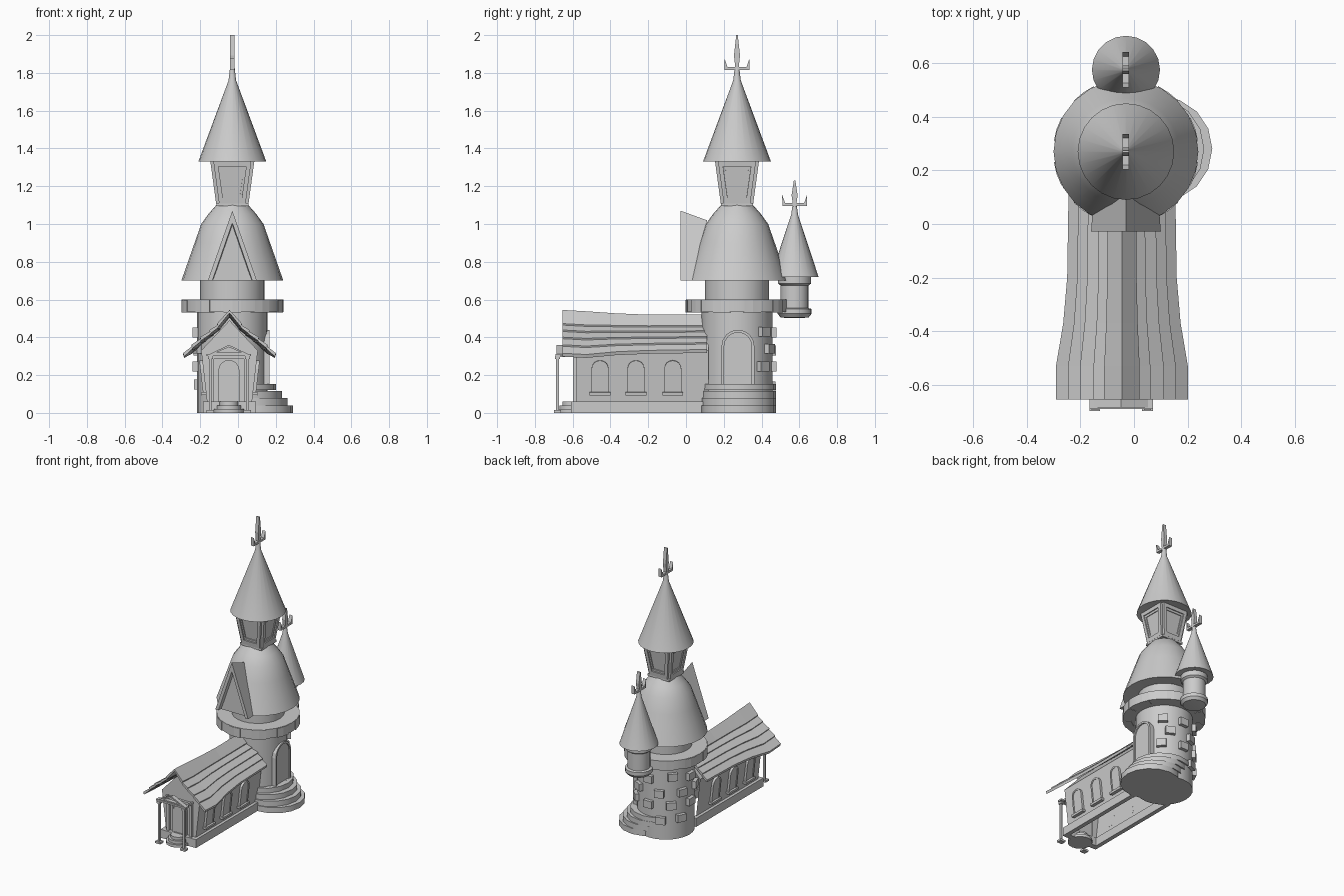
import bpy, bmesh, math
from mathutils import Matrix, Vector

if "Cube" in bpy.data.objects:
    bpy.data.objects.remove(bpy.data.objects["Cube"])

TX, TY = -0.03, 0.27      # tower axis
NX = -0.045               # hall axis
T = Matrix.Translation


def R(a, axis='Z'):
    return Matrix.Rotation(a, 4, axis)


def make(name, verts, faces, m=Matrix(), smooth=False):
    me = bpy.data.meshes.new(name)
    me.from_pydata([m @ Vector(v) for v in verts], [], faces)
    bm = bmesh.new()
    bm.from_mesh(me)
    bmesh.ops.recalc_face_normals(bm, faces=bm.faces)
    bm.to_mesh(me)
    bm.free()
    ob = bpy.data.objects.new(name, me)
    bpy.context.collection.objects.link(ob)
    if smooth:
        bpy.ops.object.select_all(action='DESELECT')
        bpy.context.view_layer.objects.active = ob
        ob.select_set(True)
        bpy.ops.object.shade_smooth_by_angle(angle=math.radians(30))
    return ob


def prism(name, pts, depth, m=Matrix()):
    """Polygon in local XZ, extruded toward local -Y."""
    n = len(pts)
    v = [(x, 0, z) for x, z in pts] + [(x, -depth, z) for x, z in pts]
    f = [list(range(n)), list(range(n, 2 * n))]
    f += [(i, (i + 1) % n, n + (i + 1) % n, n + i) for i in range(n)]
    return make(name, v, f, m)


def box(name, x0, x1, y0, y1, z0, z1, m=Matrix()):
    return prism(name, [(x0, z0), (x1, z0), (x1, z1), (x0, z1)], y1 - y0, m @ T((0, y1, 0)))


def frame(name, outer, inner, depth, m):
    """Raised border between two matching outlines."""
    n = len(outer)
    v = [(x, y, z) for loop in (outer, inner) for y in (0, -depth) for x, z in loop]
    f = []
    for i in range(n):
        j = (i + 1) % n
        for a, b in ((0, n), (n, 3 * n), (3 * n, 2 * n), (2 * n, 0)):
            f.append((a + i, a + j, b + j, b + i))
    return make(name, v, f, m)


def revolve(name, prof, cx, cy, n=24):
    v = [(cx + r * math.cos(2 * math.pi * k / n), cy + r * math.sin(2 * math.pi * k / n), z)
         for r, z in prof for k in range(n)]
    f = [(i * n + k, i * n + (k + 1) % n, (i + 1) * n + (k + 1) % n, (i + 1) * n + k)
         for i in range(len(prof) - 1) for k in range(n)]
    f += [list(range(n)), list(range(len(v) - n, len(v)))]
    return make(name, v, f, smooth=True)


def arch_pts(w, z0, h, n=8):
    arc = [(w * math.cos(math.pi * k / n), h - w + w * math.sin(math.pi * k / n)) for k in range(n + 1)]
    return [(-w, z0), (w, z0)] + arc


def arch(name, w, h, border, depth, m):
    inner = arch_pts(w - border, border * 0.3, h - border)
    frame(name + "_frame", arch_pts(w, 0, h), inner, depth, m)
    prism(name + "_panel", inner, depth * 0.75, m)


def finial(name, cx, cy, z, h):
    m = T((cx - 0.012, cy, z)) @ R(math.pi / 2)
    prism(name + "_blade", [(-.007, -.01), (.007, -.01), (.016, h * .4), (.004, h), (-.004, h), (-.016, h * .4)], .024, m)
    box(name + "_crossbar", -.065, .065, -.024, 0, -.005, .01, m)
    for s in (-1, 1):
        prism(name + "_prong", [(s * .05, .01), (s * .065, .01), (s * .066, .055)], .024, m)


# main tower shaft and battlements
revolve("tower_shaft", [(.187, 0), (.187, .54)], TX, TY)
revolve("battlement_ring", [(.187, .535), (.27, .535), (.27, .60), (.17, .60), (.17, .71)], TX, TY)
N = 10
for k in range(N):
    a0 = 2 * math.pi * (k + .5) / N
    ring = [(r * math.cos(a0 + d), r * math.sin(a0 + d)) for r, ds in
            ((.272, (-.17, 0, .17)), (.215, (.17, 0, -.17))) for d in ds]
    prism("merlon", [(x, -y) for x, y in ring], .065, T((TX, TY, .597)) @ R(-math.pi / 2, 'X') @ R(math.pi, 'X')
          @ Matrix.Diagonal((1, 1, -1, 1)) @ T((0, 0, 0)))

# bell-shaped lower roof, lantern, spire
revolve("lower_roof", [(.16, .71), (.27, .70), (.235, .80), (.20, .90), (.165, 1.0), (.125, 1.055), (.085, 1.10)], TX, TY)
box("lantern_sill", -.085, .085, -.085, .085, 1.095, 1.11, T((TX, TY, 0)))
tilt = math.atan(.03 / .22)
for k in range(4):
    m = T((TX, TY, 1.11)) @ R(k * math.pi / 2) @ T((0, -.068, 0)) @ R(tilt, 'X')
    out = [(-.07, 0), (.07, 0), (.10, .225), (-.10, .225)]
    inn = [(-.05, .03), (.05, .03), (.074, .20), (-.074, .20)]
    prism("lantern_wall", out, .004, m)
    frame("lantern_frame", out, inn, .018, m)
    frame("lantern_pane_frame", inn, [(x * .82, .115 + (z - .115) * .82) for x, z in inn], .010, m)
revolve("spire", [(.16, 1.335), (.18, 1.33), (.02, 1.76), (.012, 1.83)], TX, TY)
finial("spire_finial", TX, TY, 1.82, .18)

# dormer: two leaning roof slabs and a recessed panel
for s in (-1, 1):
    v = []
    for y, top, bx in ((-.028, 1.07, .13), (.11, 1.02, .12)):
        v += [(0, y, top), (s * bx, y, .70), (s * (bx - .024), y, .70), (0, y, top - .065)]
    make("dormer_roof", v, [(0, 1, 2, 3), (4, 5, 6, 7)] +
         [(i, (i + 1) % 4, 4 + (i + 1) % 4, 4 + i) for i in range(4)], T((TX, 0, 0)))
prism("dormer_panel", [(-.112, .70), (.112, .70), (0, 1.02)], .012, T((TX, .012, 0)))

# rear turret
ry = .575
revolve("rear_turret", [(.05, .503), (.075, .506), (.09, .525), (.09, .55), (.074, .555), (.074, .675),
                        (.088, .685), (.088, .72)], TX, ry, 20)
revolve("rear_turret_roof", [(.09, .725), (.127, .72), (.018, 1.05), (.010, 1.11)], TX, ry, 20)
finial("rear_finial", TX, ry, 1.10, .13)

# raised stones on the tower back and left
for deg, z in ((90, .245), (90, .425), (180, .245), (180, .425), (115, .14), (112, .33), (135, .245), (138, .45),
               (158, .33), (155, .15), (62, .34), (45, .245), (48, .43), (200, .34)):
    m = T((TX, TY, z)) @ R(math.radians(deg))
    box("tower_stone", .17, .21, -.032, .032, -.026, .026, m)

# side door with rounded steps
arch("tower_door", .087, .29, .014, .036, T((.131, .275, .15)) @ R(math.pi / 2))
for k in range(4):
    cx = .095 - k * .03
    pr = [(.197, k * .04), (.197, .04 + k * .038)]
    revolve("side_step", pr, cx, .28, 16)

# hall: outward-leaning walls, open underneath, on a plinth
prof = [(-.118, .05), (-.15, .33), (0, .49), (.15, .33), (.118, .05)]
y0, y1 = -.58, .12
v = [(NX + x, y, z) for y in (y0, y1) for x, z in prof]
make("hall_walls", v, [(0, 1, 2, 3, 4)] + [(i, i + 1, i + 6, i + 5) for i in range(4)])
for s in (-1, 1):
    box("hall_plinth_side", s * .125 - .015, s * .125 + .015, -.61, .15, 0, .06, T((NX, 0, 0)))
box("hall_plinth_front", -.14, .14, -.61, -.57, 0, .06, T((NX, 0, 0)))

# side windows with sills
lean = math.atan(.032 / .28)
for s in (-1, 1):
    for y in (-.455, -.265, -.07):
        m = T((NX + s * .1235, y, .10)) @ R(s * math.pi / 2) @ R(lean, 'X')
        arch("hall_window", .045, .18, .011, .016, m)
        box("hall_window_sill", -.055, .055, -.026, 0, -.004, .012, m)

# sagging roof in overlapping courses, flared at the front
cuts = [(0, 0), (.06, .078), (.10, .112), (.15, .15), (.195, .19), (.24, .235)]
stations = [(-.655, 1, .545), (-.53, 1, .538), (-.37, .89, .527), (-.2, .83, .52), (.11, .81, .52)]
for s in (-1, 1):
    for (xa, da), (xb, db) in zip(cuts, cuts[1:]):
        v, f = [], []
        for y, sc, zr in stations:
            v += [(NX + s * xa * sc, y, zr - da * sc), (NX + s * (xb + .006) * sc, y, zr - db * sc + .006),
                  (NX + s * xb * sc, y, zr - db * sc - .012), (NX + s * xa * sc, y, zr - da * sc - .016)]
        for j in range(len(stations) - 1):
            f += [(4 * j + i, 4 * j + (i + 1) % 4, 4 * j + 4 + (i + 1) % 4, 4 * j + 4 + i) for i in range(4)]
        n = len(v)
        make("hall_roof_course", v, f + [(0, 1, 2, 3), (n - 4, n - 3, n - 2, n - 1)])

# porch: beam, small pediment, posts, door and round steps
px = -.048
box("porch_beam", -.118, .118, -.69, -.655, .30, .312, T((px, 0, 0)))
frame("porch_pediment", [(-.105, .31), (.105, .31), (0, .36)], [(-.065, .32), (.065, .32), (0, .348)], .03, T((px, -.655, 0)))
for s in (-1, 1):
    m = T((px + s * .098, -.68, 0))
    box("porch_post", -.007, .007, -.007, .007, 0, .30, m)
    box("porch_post_foot", -.02, .02, -.018, .018, 0, .014, m)
    box("porch_post_cap", -.013, .013, -.013, .013, .285, .30, m)
    box("porch_tie", -.006, .006, 0, .11, .295, .308, m)
    box("door_pilaster", s * .09 - .01, s * .09 + .01, -.597, -.575, .05, .30, T((px, 0, 0)))
box("door_lintel", -.1, .1, -.597, -.575, .285, .30, T((px, 0, 0)))
arch("hall_door", .056, .22, .011, .02, T((px, -.578, .06)))
for k, r in enumerate((.08, .065, .05)):
    revolve("front_step", [(r, k * .02), (r, .02 + k * .02)], px, -.605, 20)
